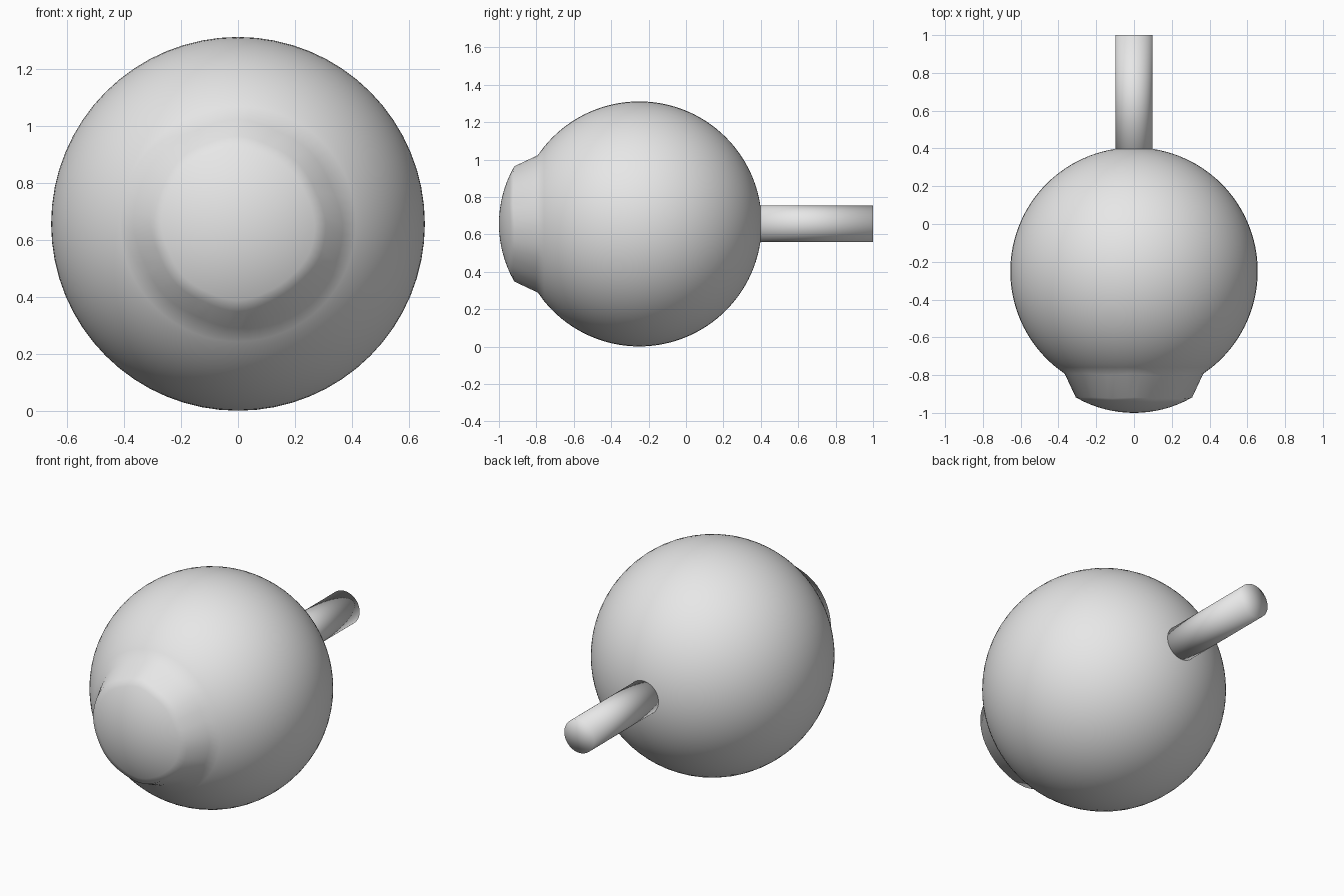
import bpy, bmesh, math, random

if "Cube" in bpy.data.objects:
    bpy.data.objects.remove(bpy.data.objects["Cube"], do_unlink=True)

random.seed(4)
SEGS, SIDES = 64, 16
RADIUS, MID_Y, MID_Z = 0.655, -0.25, 0.656

grey = bpy.data.materials.new("plain grey")
grey.use_nodes = True
colour = (0.8, 0.8, 0.8, 1)
grey.diffuse_color = colour
grey.node_tree.nodes["Principled BSDF"].inputs["Base Color"].default_value = colour


def lathe(name, rings, start_y, end_y):
    """Skin rings of (radius, y) functions around the y axis, closing both ends."""
    bm = bmesh.new()
    loops = []
    for ring in rings:
        loop = []
        for i in range(SEGS):
            a = 2 * math.pi * i / SEGS
            r, y = ring(i)
            loop.append(bm.verts.new((r * math.cos(a), y, MID_Z + r * math.sin(a))))
        loops.append(loop)
    for p, q in zip(loops, loops[1:]):
        for i in range(SEGS):
            j = (i + 1) % SEGS
            bm.faces.new((p[i], p[j], q[j], q[i]))
    for loop, y in ((loops[0], start_y), (loops[-1], end_y)):
        tip = bm.verts.new((0, y, MID_Z))
        for i in range(SEGS):
            bm.faces.new((loop[i], loop[(i + 1) % SEGS], tip))
    bmesh.ops.recalc_face_normals(bm, faces=bm.faces)
    for f in bm.faces:
        f.smooth = True
    mesh = bpy.data.meshes.new(name)
    bm.to_mesh(mesh)
    bm.free()
    mesh.materials.append(grey)
    obj = bpy.data.objects.new(name, mesh)
    bpy.context.collection.objects.link(obj)
    return obj


# Slightly uneven many-sided outline of the raised snout
corners = [random.uniform(0.95, 1.01) for _ in range(SIDES)]
for side in range(0, SIDES, SIDES // 4):
    corners[side] = 1.0


def outline(i):
    step = SEGS // SIDES
    k, t = divmod(i, step)
    t /= step
    return corners[k] * (1 - t) + corners[(k + 1) % SIDES] * t


def ball_ring(angle):
    return lambda i: (RADIUS * math.sin(angle), MID_Y - RADIUS * math.cos(angle))


def snout_base(i):
    r = 0.367 * outline(i)
    return r, MID_Y - math.sqrt(RADIUS ** 2 - r ** 2)


def dome_ring(f):
    def ring(i):
        r = 0.308 * f * (1 + (outline(i) - 1) * f)
        return r, -0.38 - math.sqrt(0.62 ** 2 - r ** 2)
    return ring


# Ball body with the raised domed snout in front
rings = [ball_ring(math.radians(d)) for d in range(177, 36, -3)]
rings.append(snout_base)
rings += [dome_ring(n / 8) for n in range(8, 0, -1)]
lathe("ball_body", rings, MID_Y + RADIUS, -1.0)

# Round rod at the back, softly shaded over its flat end
rod = [lambda i, y=y: (0.098, y) for y in (0.3, 1.0)]
lathe("back_rod", rod, 0.3, 1.0)
